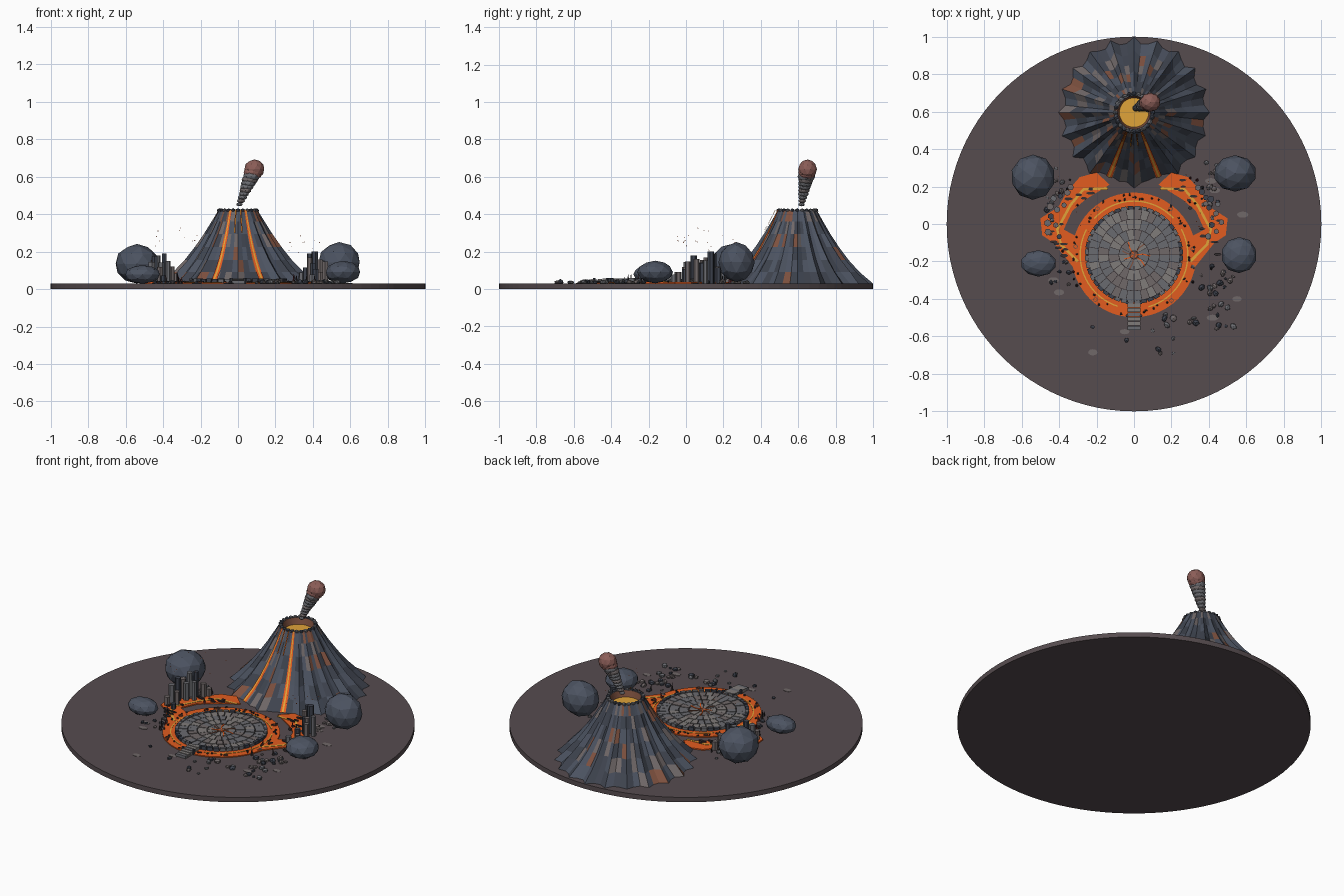
import bpy, bmesh, math, random
from mathutils import Matrix, Vector

if "Cube" in bpy.data.objects:
    bpy.data.objects.remove(bpy.data.objects["Cube"])
random.seed(7)
U = random.uniform
G = 0.03  # ground top


def mat(name, r, g, b):
    m = bpy.data.materials.new(name)
    m.diffuse_color = [(c / 255 / 12.92 if c < 11 else ((c / 255 + .055) / 1.055) ** 2.4) for c in (r, g, b)] + [1]
    m.use_nodes = True
    m.node_tree.nodes["Principled BSDF"].inputs["Base Color"].default_value = m.diffuse_color
    return m


M = [mat("ash_ground", 86, 76, 79), mat("slate", 76, 83, 97), mat("dark_slate", 62, 67, 78),
     mat("warm_grey", 112, 104, 104), mat("rust", 128, 82, 64), mat("lava", 226, 92, 32),
     mat("hot_lava", 224, 164, 58), mat("stone", 128, 124, 122), mat("mid_stone", 106, 107, 112),
     mat("char", 52, 46, 48), mat("smoke_red", 140, 94, 88), mat("crystal", 92, 42, 46)]
ASH, SLATE, DARK, WARM, RUST, LAVA, HOT, STONE, MID, CHAR, SMOKE, CRYS = range(12)


class Part:
    """Collects flat-shaded pieces into one object."""
    def __init__(self, name):
        self.name, self.bm = name, bmesh.new()

    def faces(self, vs, fs, m):
        v = [self.bm.verts.new(p) for p in vs]
        for f in fs:
            self.bm.faces.new([v[i] for i in f]).material_index = m() if callable(m) else m

    def prism(self, pts, z0, z1, m):
        n = len(pts)
        self.faces([(x, y, z) for z in (z0, z1) for x, y in pts],
                   [tuple(range(n))[::-1], tuple(range(n, 2 * n))]
                   + [(i, (i + 1) % n, n + (i + 1) % n, n + i) for i in range(n)], m)

    def ball(self, c, s, m, sub=1, jit=0.0):
        mx = Matrix.Translation(c) @ Matrix.Rotation(U(0, 6.28), 4, 'Z') @ Matrix.Diagonal((*s, 1)) \
            if s[0] < .05 else Matrix.Translation(c) @ Matrix.Diagonal((*s, 1))
        r = bmesh.ops.create_icosphere(self.bm, subdivisions=sub, radius=1, matrix=mx)
        for v in r['verts']:
            v.co = Vector(c) + (v.co - Vector(c)) * (1 + U(-jit, jit))
            for f in v.link_faces:
                f.material_index = m

    def done(self):
        bmesh.ops.recalc_face_normals(self.bm, faces=self.bm.faces[:])
        me = bpy.data.meshes.new(self.name)
        self.bm.to_mesh(me)
        for m in M:
            me.materials.append(m)
        bpy.context.collection.objects.link(bpy.data.objects.new(self.name, me))


def ngon(x, y, rx, ry, n, rot=0.0):
    return [(x + rx * math.cos(rot + i * math.tau / n), y + ry * math.sin(rot + i * math.tau / n)) for i in range(n)]


def wedge(cx, cy, r0, r1, a0, a1, n=1):
    arc = [a0 + (a1 - a0) * i / n for i in range(n + 1)]
    return [(cx + r1 * math.cos(a), cy + r1 * math.sin(a)) for a in arc] + \
           [(cx + r0 * math.cos(a), cy + r0 * math.sin(a)) for a in arc[::-1]]


def strip(path, w):
    """Outline of a flat ribbon along a 2D path."""
    left, right = [], []
    for i, p in enumerate(path):
        a, b = Vector(path[max(i - 1, 0)]), Vector(path[min(i + 1, len(path) - 1)])
        t = (b - a).normalized() * w / 2
        left.append((p[0] - t.y, p[1] + t.x))
        right.append((p[0] + t.y, p[1] - t.x))
    return right + left[::-1]


# ground disc
p = Part("ground_disc")
p.prism(ngon(0, 0, 1, 1, 96), 0, G, ASH)
p.done()

# fluted volcano cone with crater wall
VC = (0, 0.595)
PROF = [(.105, .42), (.135, .36), (.17, .295), (.213, .225), (.262, .155), (.318, .09), (.385, G)]
N = 60
STREAMS = (-math.pi / 2 - .37, -math.pi / 2 + .37)
flute = []
for i in range(N):
    a = -math.pi / 2 + i * math.tau / N
    groove = min(abs(math.remainder(a - s, math.tau)) for s in STREAMS) < .11
    flute.append(-.5 if groove else (1 if i % 3 == 0 else -.45) * U(.3, 1.05))
p = Part("volcano_cone")
rings = [(.075, .37), (.088, .42)] + PROF
vs = []
for k, (r, z) in enumerate(rings):
    t = max(0, (k - 2) / 6)
    for i in range(N):
        a = -math.pi / 2 + i * math.tau / N
        rr = min(r + flute[i] * .045 * t ** .8 * (.6 + r), .404)
        vs.append((VC[0] + rr * math.cos(a), VC[1] + rr * math.sin(a), z))
rock = lambda: random.choices([SLATE, DARK, WARM, RUST], [10, 7, 3, 1.6])[0]
p.faces(vs, [(k * N + i, k * N + (i + 1) % N, (k + 1) * N + (i + 1) % N, (k + 1) * N + i)
             for k in range(len(rings) - 1) for i in range(N)], rock)
for f in p.bm.faces:
    if (f.calc_center_median().xy - Vector(VC)).length < .086:
        f.material_index = RUST
p.done()

# crater lava and rim stones
p = Part("crater_lava")
p.prism(ngon(*VC, .08, .08, 24), .365, .382, HOT)
p.done()
p = Part("crater_rim_stones")
for x, y in ngon(*VC, .1, .1, 24):
    p.ball((x, y, .42), (.014, .013, .011), random.choice([DARK, MID]), 1, .1)
p.done()

# lava streams running down the cone
p = Part("lava_streams")
for s in STREAMS + (-math.pi / 2 - .1, -math.pi / 2 + .12):
    short = s not in STREAMS
    prof = PROF[:3] if short else PROF
    for w, off, m in ((.012, .005, LAVA), (.004, .008, HOT)):
        vs = []
        for k, (r, z) in enumerate(prof):
            r += off - (0 if short else .5 * .045 * (k / 6) ** .8 * (.6 + r)) + (.006 if short else 0)
            ww = w * (.5 + (0 if short else k * .14)) * (.6 if short else 1)
            for d in (-1, 1):
                vs.append((VC[0] + r * math.cos(s) - d * ww * math.sin(s),
                           VC[1] + r * math.sin(s) + d * ww * math.cos(s), z + off * .7))
        p.faces(vs, [(2 * k, 2 * k + 1, 2 * k + 3, 2 * k + 2) for k in range(len(prof) - 1)], m)
p.done()

# leaning smoke plume
p = Part("smoke_plume")
for i in range(11):
    t = i / 10
    r = .018 + .037 * t
    p.ball((.008 + .079 * t, .618 + .032 * t, .452 + .188 * t), (r, r * .92, r * (.55 + .4 * t ** 4)),
           SMOKE if i > 8 else (WARM if i % 3 == 1 else MID), 2)
p.done()

# lava moat with hot line and rivers feeding it
AC = (0, -.165)
p = Part("lava_moat")
for i in range(24):
    p.prism(wedge(*AC, .25, .333, i * math.tau / 24, (i + 1) * math.tau / 24, 2), G, .036, LAVA)
for a0, a1 in ((-1.3, .5), (.75, 2.4), (2.65, 4.4)):
    p.prism(wedge(*AC, .284, .291, a0, a1, 20), .036, .038, HOT)
OUTER = [(.13, .21), (.2, .275), (.29, .25), (.36, .17), (.405, .09), (.5, .03), (.49, -.06), (.43, -.1), (.31, -.25),
         (.26, -.2), (.3, -.07), (.375, -.03), (.33, .07), (.26, .13)]
LINE = [(.14, .19), (.27, .185), (.34, .1), (.41, -.03), (.39, -.11), (.3, -.2)]
for s in (-1, 1):
    p.prism([(s * x, y) for x, y in OUTER], G, .037, LAVA)
    p.prism(strip([(s * x, y) for x, y in LINE], .014), .037, .039, HOT)
p.done()

# lava bubbles and floating crust
p = Part("lava_crust_bits")
for i in range(44):
    a, r = U(0, math.tau), U(.295, .328)
    p.ball((AC[0] + r * math.cos(a), AC[1] + r * math.sin(a), .039), (U(.005, .011), U(.004, .008), .006), CHAR, 1, .15)
for a in (.9, 2.24, .1, 3.0, 4.0, 5.4):
    x, y = AC[0] + .315 * math.cos(a), AC[1] + .315 * math.sin(a)
    for j in range(8):
        p.prism(wedge(x, y, .008, .013, j * math.tau / 8, (j + 1) * math.tau / 8), .036, .041, RUST)
for s in (-1, 1):
    for i in range(14):
        x, y = random.choice(LINE[1:5])
        p.prism(ngon(s * x + U(-.06, .06), y + U(-.06, .06), U(.012, .026), U(.006, .01), 6, U(0, .3)), .034, .044, CHAR)
p.done()

# round paved arena
p = Part("arena_floor")
p.prism(ngon(*AC, .255, .255, 48), G, .043, CHAR)
pave = lambda: random.choices([STONE, MID, WARM], [4, 5, 3])[0]
for r0, r1, n in ((.025, .08, 12), (.083, .135, 20), (.138, .19, 28), (.193, .243, 36)):
    for i in range(n):
        a, g = i * math.tau / n, .0018 / r1
        p.prism(wedge(*AC, r0, r1, a + g, a + math.tau / n - g), .043, U(.047, .05), pave())
p.prism(ngon(*AC, .02, .02, 8), .043, .051, RUST)
for i in range(7):
    a, L = i * math.tau / 7 + U(-.2, .2), U(.05, .1)
    path = [(AC[0] + L * t * math.cos(a + o), AC[1] + L * t * math.sin(a + o)) for t, o in ((.1, 0), (.55, .15), (1, 0))]
    p.prism(strip(path, .006), .046, .0515, RUST if i % 2 else LAVA)
p.done()
p = Part("arena_edge_blocks")
for i in range(44):
    a = i * math.tau / 44
    p.prism(wedge(*AC, .243, .262, a + .012, a + .13), G, U(.05, .058), random.choice([DARK, MID]))
p.done()

# entry steps bridging the moat
p = Part("entry_bridge")
for i in range(6):
    y = -.425 - i * .024
    p.prism([(-.034, y - .021), (.034, y - .021), (.034, y), (-.034, y)], G, .056 - i * .002, random.choice([STONE, MID]))
for s in (-1, 1):
    for y in (-.42, -.49):
        p.prism(ngon(s * .037, y, .008, .008, 6), G, .06, DARK)
p.done()

# big boulders
p = Part("boulders")
for c, s in (((-.54, .25, .135), (.117, .12, .105)), ((.54, .27, .143), (.115, .097, .106)),
             ((-.51, -.21, .078), (.095, .07, .05)), ((.56, -.165, .09), (.096, .096, .06))):
    p.ball(c, s, SLATE, 2, .02)
p.done()

# basalt column clusters
COLS = [(.42, .13, .2), (.385, .15, .2), (.445, .1, .17), (.4, .08, .15), (.36, .17, .12), (.435, .05, .18),
        (.46, .0, .16), (.42, .0, .12), (.38, .11, .17), (.45, -.04, .1), (.35, .2, .09), (.4, -.07, .08)]
p = Part("basalt_columns")
for s in (-1, 1):
    for x, y, h in COLS:
        r, q = U(.014, .02), (s * (x + U(-.012, .012)), y + U(-.01, .01))
        p.prism(ngon(*q, r, r, 6, U(0, 1)), G, h * U(.88, 1), random.choice([MID, DARK, WARM]))
p.done()

# dark red crystal spikes
p = Part("crystal_spikes")
for s in (-1, 1):
    for i in range(9):
        x, y, h, r = s * U(.29, .43), random.choice([U(.1, .25), U(-.33, -.1)]), U(.03, .06), U(.006, .01)
        b = [(*q, G) for q in ngon(x, y, r, r, 5)] + [(x + U(-.01, .01), y, G + h)]
        p.faces(b, [(j, (j + 1) % 5, 5) for j in range(5)] + [(4, 3, 2, 1, 0)], CRYS if i % 2 else CHAR)
p.done()

# scattered rubble
p = Part("scattered_rubble")
spots = [(.13, -.67), (.14, -.69), (.21, -.69), (.21, -.61), (-.04, -.62), (-.22, -.55), (.1, -.57)]
spots += [(U(.3, .53), U(-.57, -.22)) for i in range(26)] + [(U(.13, .35), U(-.55, -.48)) for i in range(7)]
spots += [(s * U(.37, .5), U(.02, .34)) for s in (-1, 1) for i in range(12)]
spots += [(U(-.45, -.33), U(-.34, -.2)) for i in range(7)]
for x, y in spots:
    r = U(.009, .022)
    p.ball((x, y, G + r * .4), (r, r * U(.65, 1), r * .7), random.choice([MID, DARK, WARM]), 1, .12)
p.done()

# flat ash patches
p = Part("ash_patches")
for x, y in ((-.22, -.685), (-.05, -.575), (.55, -.4), (-.4, -.365), (.42, -.5), (.43, .18), (.58, .05), (-.43, -.3), (.41, .23)):
    p.prism(ngon(x, y, U(.024, .036), U(.013, .018), 12), G, .032, WARM)
p.done()

# drifting embers
p = Part("embers")
for i in range(22):
    p.ball((random.choice([-1, 1]) * U(.18, .45), U(-.05, .3), U(.18, .33)), (.0025,) * 3, LAVA)
p.done()
